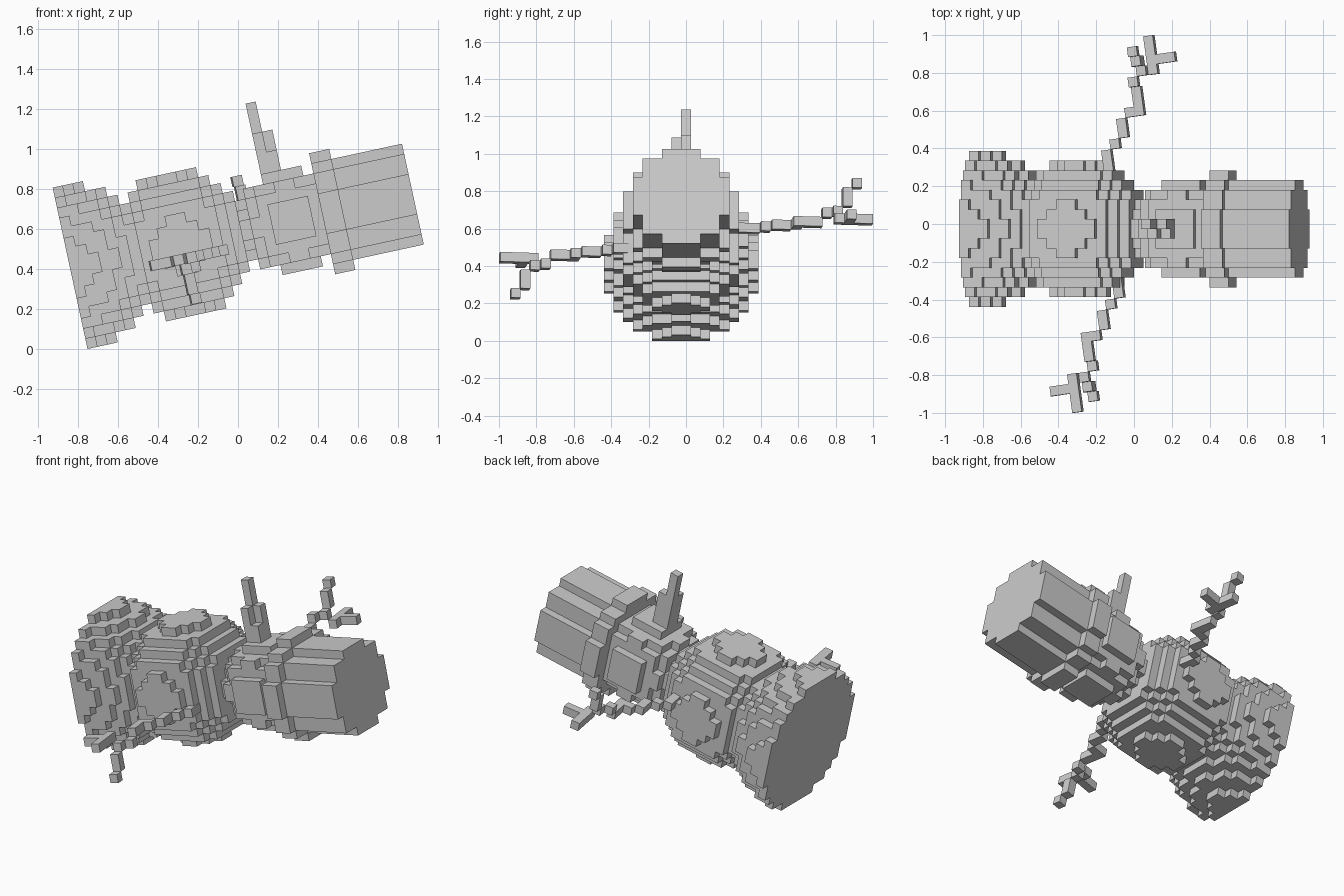
import bpy, bmesh, math
from mathutils import Matrix, Vector

if "Cube" in bpy.data.objects:
    bpy.data.objects.remove(bpy.data.objects["Cube"])

S = 0.0516                                  # block size
LEAN = Matrix.Rotation(math.radians(-12.2), 4, 'Y')
YAW = Matrix.Rotation(math.radians(8), 4, 'Z')
BODY = Matrix.Translation((-0.84, -0.026, 0.403)) @ LEAN @ Matrix.Scale(S, 4)

grey = bpy.data.materials.new("plain grey")
grey.diffuse_color = (0.6, 0.6, 0.6, 1)
grey.use_nodes = True
grey.node_tree.nodes["Principled BSDF"].inputs["Base Color"].default_value = grey.diffuse_color

DIRS = [Vector(d) for d in ((1, 0, 0), (-1, 0, 0), (0, 1, 0), (0, -1, 0), (0, 0, 1), (0, 0, -1))]


def build(name, cells, solid, matrix):
    """Make a block mesh showing only the faces not covered by other blocks."""
    bm = bmesh.new()
    for cell in cells:
        mid = Vector(cell) + Vector((0.5, 0.5, 0.5))
        for d in DIRS:
            if tuple(int(a + b) for a, b in zip(cell, d)) in solid:
                continue
            u = Vector((d.y, d.z, d.x))
            v = d.cross(u)
            corners = [mid + (d + u * a + v * b) / 2
                       for a, b in ((-1, -1), (1, -1), (1, 1), (-1, 1))]
            bm.faces.new([bm.verts.new(matrix @ c) for c in corners])
    bmesh.ops.remove_doubles(bm, verts=bm.verts, dist=0.001)
    mesh = bpy.data.meshes.new(name)
    bm.to_mesh(mesh)
    bm.free()
    mesh.materials.append(grey)
    bpy.context.collection.objects.link(bpy.data.objects.new(name, mesh))


def ball(centre, r):
    rng = range(-r, r)
    return {(centre + i, k, j) for i in rng for k in rng for j in rng
            if centre + i >= 0
            and (i + .5) ** 2 + (k + .5) ** 2 + (j + .5) ** 2 < r * r}


def disc(start, end, r):
    rng = range(-r, r)
    return {(i, k, j) for i in range(start, end) for k in rng for j in rng
            if (k + .5) ** 2 + (j + .5) ** 2 < r * r}


# Snow balls, hat and a nose that tapers to one block
nose = {(i, k, j) for (i, k, top) in ((20, 0, 12), (21, 0, 9), (20, -1, 9), (21, -1, 7))
        for j in range(4, top)}
parts = {
    "base_ball": ball(0, 8),
    "middle_ball": ball(11, 7),
    "head_ball": ball(22, 5),
    "hat_brim": disc(25, 27, 6),
    "hat_crown": disc(27, 34, 5),
    "nose": nose,
}
solid = set().union(*parts.values())
used = set()
for name, cells in parts.items():
    build(name, cells - used, solid, BODY)
    used |= cells

# Twig arms: block steps counted inward from the longest twig tip
arm = [(0, 0, 0), (0, -1, 0), (0, -2, 0), (1, -2, 0), (2, -2, 0), (0, -3, 0),
       (-1, -1, 4), (-1, -2, 3), (-1, -2, 2), (-1, -3, 1), (-2, -4, 1),
       (-2, -5, 0), (-2, -6, 0), (-2, -7, 0), (-3, -7, 0), (-4, -8, 0),
       (-4, -9, 0), (-5, -10, 0), (-6, -11, 0), (-6, -12, 0), (-6, -13, 0)]
for name, sign, tip in (("back_arm", 1, (0.082, 0.971, 0.647)),
                        ("front_arm", -1, (-0.30, -0.971, 0.444))):
    cells = {tuple(sign * c for c in cell) for cell in arm}
    matrix = (Matrix.Translation(tip) @ LEAN @ YAW @ Matrix.Scale(S, 4)
              @ Matrix.Translation((-0.5, -0.5, -0.5)))
    build(name, cells, cells, matrix)
